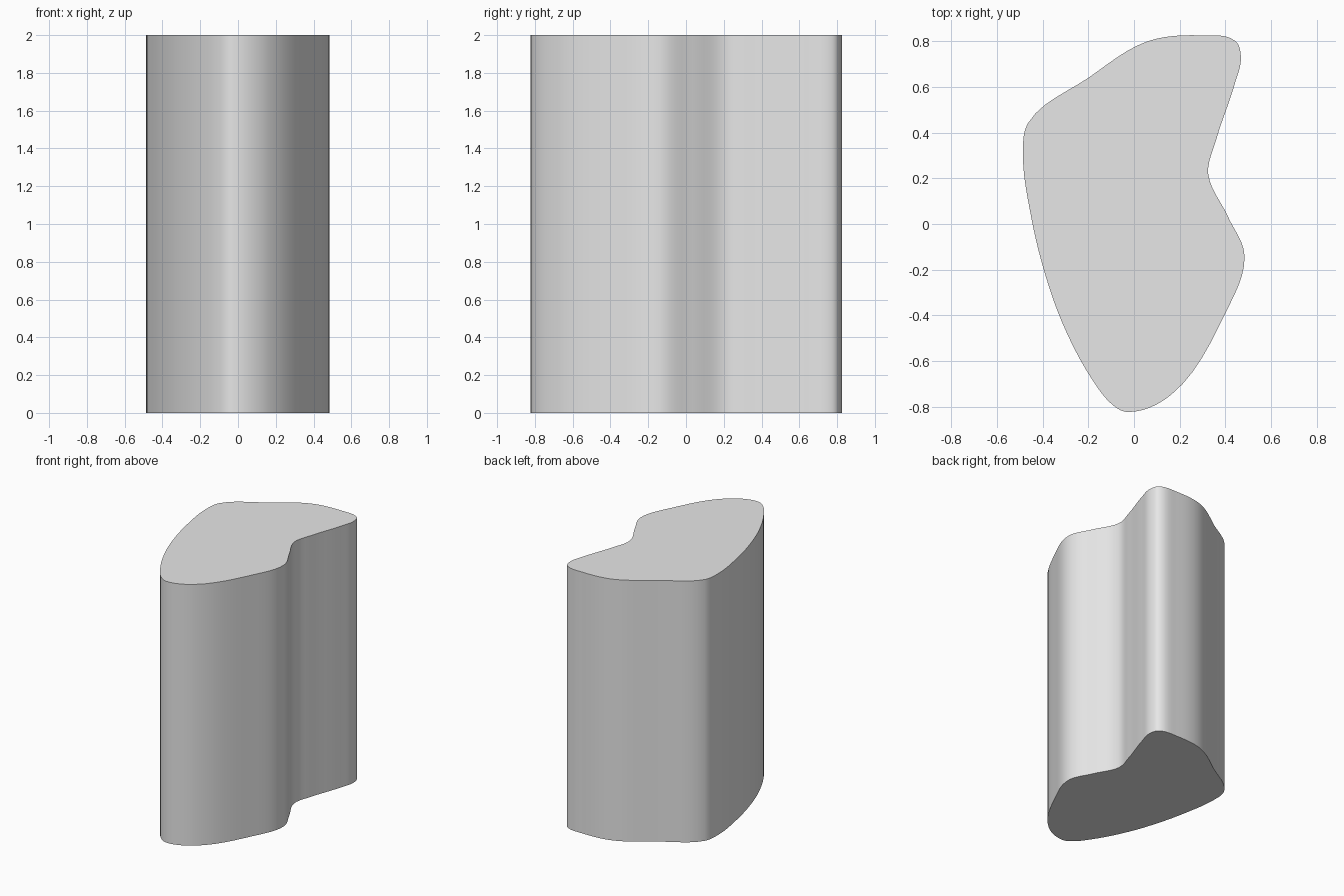
import bpy
import bmesh
import math
from mathutils import Vector
from mathutils.geometry import interpolate_bezier

cube = bpy.data.objects.get("Cube")
if cube:
    bpy.data.objects.remove(cube, do_unlink=True)

HEIGHT = 2.0
STEPS = 6

# Outline of the column, counter-clockwise from the front tip
OUTLINE = [Vector((x, y, 0)) for x, y in (
    (-0.03, -0.823), (0.16, -0.75), (0.40, -0.39), (0.484, -0.14),
    (0.41, 0.035), (0.325, 0.22), (0.36, 0.37), (0.44, 0.61),
    (0.468, 0.73), (0.445, 0.80), (0.29, 0.826), (0.06, 0.80),
    (-0.20, 0.64), (-0.465, 0.44), (-0.486, 0.30), (-0.45, 0.03),
    (-0.395, -0.20), (-0.315, -0.43), (-0.19, -0.67), (-0.09, -0.795))]


def smooth_loop(points):
    """Closed smooth curve whose handles scale with the spacing of the points."""
    n = len(points)
    tangents = []
    for i, p in enumerate(points):
        a, b = p - points[i - 1], points[(i + 1) % n] - p
        tangents.append((a.normalized() + b.normalized()).normalized())
    loop = []
    for i, p in enumerate(points):
        j = (i + 1) % n
        q = points[j]
        reach = (q - p).length / 3
        loop += interpolate_bezier(p, p + tangents[i] * reach,
                                   q - tangents[j] * reach, q, STEPS + 1)[:-1]
    return loop


# Column: outline face extruded straight up
bm = bmesh.new()
base = bm.faces.new([bm.verts.new(p) for p in smooth_loop(OUTLINE)])
top = bmesh.ops.extrude_face_region(bm, geom=[base], use_keep_orig=True)
bmesh.ops.translate(bm, vec=(0, 0, HEIGHT),
                    verts=[v for v in top["geom"] if isinstance(v, bmesh.types.BMVert)])
bmesh.ops.recalc_face_normals(bm, faces=bm.faces)
mesh = bpy.data.meshes.new("curved_column")
bm.to_mesh(mesh)
bm.free()

column = bpy.data.objects.new("curved_column", mesh)
bpy.context.collection.objects.link(column)

# Plain grey surface
grey = bpy.data.materials.new("light_grey")
grey.use_nodes = True
colour = (0.8, 0.8, 0.8, 1)
grey.diffuse_color = colour
grey.node_tree.nodes["Principled BSDF"].inputs["Base Color"].default_value = colour
mesh.materials.append(grey)

# Smooth sides, sharp rims
bpy.ops.object.select_all(action="DESELECT")
column.select_set(True)
bpy.context.view_layer.objects.active = column
bpy.ops.object.shade_smooth_by_angle(angle=math.radians(35))
